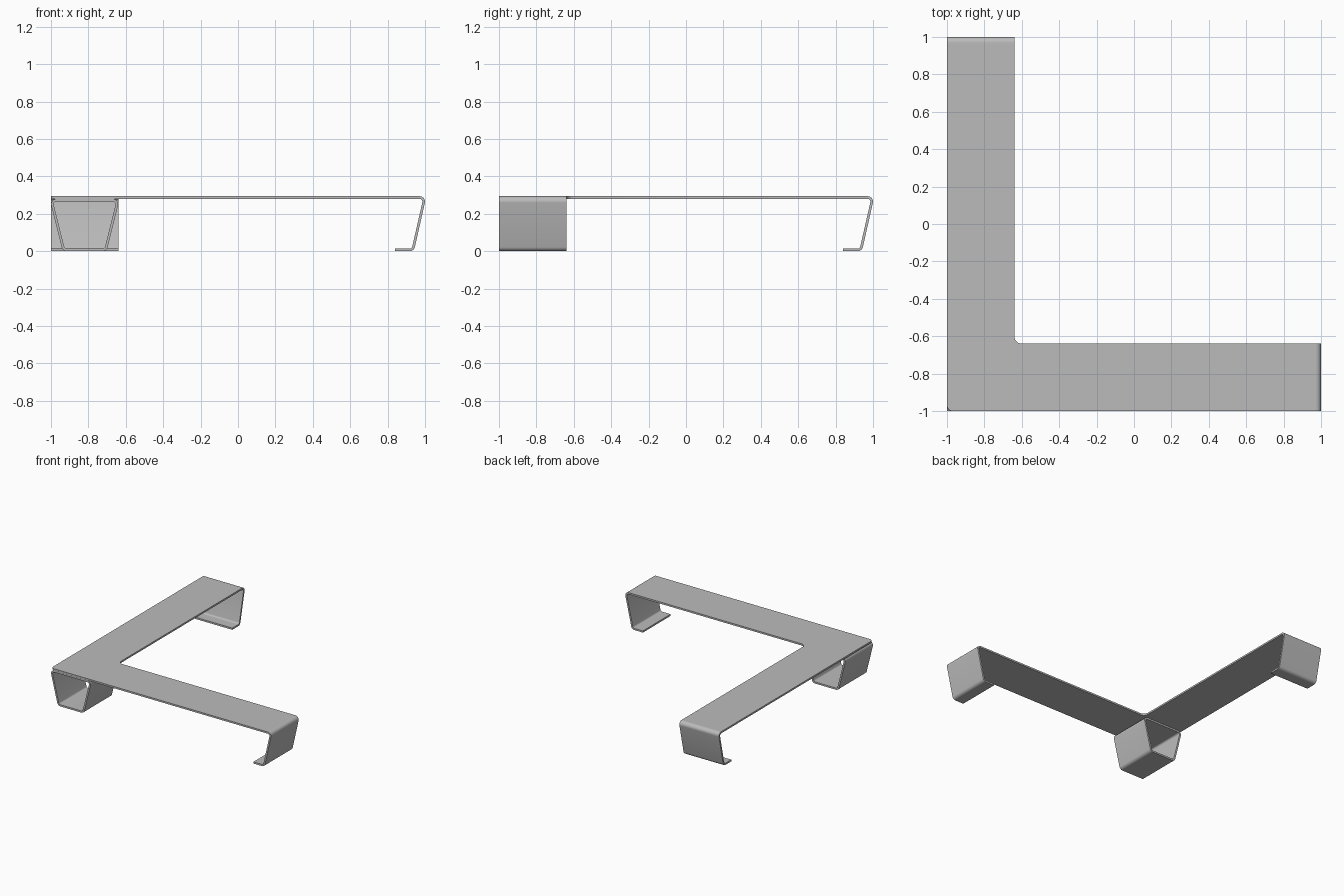
import bpy, bmesh, math
from mathutils import Vector

cube = bpy.data.objects.get("Cube")
if cube:
    bpy.data.objects.remove(cube, do_unlink=True)

T = 0.014            # sheet thickness
BEND = 0.022         # bend radius at mid thickness
NEAR, INNER = -1.0, -0.64   # both edges of each arm
TOP = 0.287          # mid height of the top sheet
SEAM = 0.96          # where the flat top meets the bent legs

grey = bpy.data.materials.new("satin_grey")
grey.use_nodes = True
grey.diffuse_color = (0.5, 0.5, 0.5, 1)
grey.node_tree.nodes["Principled BSDF"].inputs["Base Color"].default_value = (0.5, 0.5, 0.5, 1)


def rounded(points, radii, closed, steps=8):
    """Replace the corners of a 2D path with arcs."""
    n, out = len(points), []
    pts = [Vector(p) for p in points]
    for i, (p, r) in enumerate(zip(pts, radii)):
        if r == 0 or (not closed and i in (0, n - 1)):
            out.append(p)
            continue
        a = (pts[i - 1] - p).normalized()
        b = (pts[(i + 1) % n] - p).normalized()
        half = a.angle(b) / 2
        centre = p + (a + b).normalized() * r / math.sin(half)
        start = p + a * r / math.tan(half) - centre
        end = p + b * r / math.tan(half) - centre
        sweep = start.angle(end)
        for k in range(steps + 1):
            t = k / steps
            out.append(centre + (start * math.sin((1 - t) * sweep)
                                 + end * math.sin(t * sweep)) / math.sin(sweep))
    return out


def sheet_object(name, bm):
    """Turn a thin surface into a part with thickness."""
    bmesh.ops.recalc_face_normals(bm, faces=bm.faces)
    mesh = bpy.data.meshes.new(name)
    bm.to_mesh(mesh)
    bm.free()
    mesh.materials.append(grey)
    obj = bpy.data.objects.new(name, mesh)
    bpy.context.collection.objects.link(obj)
    solid = obj.modifiers.new("thickness", "SOLIDIFY")
    solid.thickness, solid.offset, solid.use_even_offset = T, 0, True
    bpy.ops.object.select_all(action="DESELECT")
    obj.select_set(True)
    bpy.context.view_layer.objects.active = obj
    bpy.ops.object.modifier_apply(modifier=solid.name)
    bpy.ops.object.shade_smooth_by_angle(angle=math.radians(30))
    return obj


def bent_strip(name, path, closed, place):
    """Sweep a side profile across the width of an arm."""
    bm = bmesh.new()
    rows = [[bm.verts.new(place(p.x, w, p.y)) for w in (NEAR, INNER)] for p in path]
    count = len(rows) if closed else len(rows) - 1
    for i in range(count):
        a, b = rows[i], rows[(i + 1) % len(rows)]
        bm.faces.new((a[0], a[1], b[1], b[0]))
    return sheet_object(name, bm)


# Flat L-shaped top with a rounded outer and inner corner
outline = [(NEAR, NEAR), (SEAM, NEAR), (SEAM, INNER),
           (INNER, INNER), (INNER, SEAM), (NEAR, SEAM)]
bm = bmesh.new()
bm.faces.new([bm.verts.new((p.x, p.y, TOP))
              for p in rounded(outline, (0.03, 0, 0, 0.04, 0, 0), True)])
sheet_object("shelf_top", bm)

# Bent legs with inward feet at the ends of both arms
leg = rounded([(SEAM, TOP), (0.9985, TOP), (0.935, T / 2), (0.84, T / 2)],
              (0, BEND, BEND, 0), False)
bent_strip("left_end_leg", leg, False, lambda u, w, z: (u, w, z))
bent_strip("back_end_leg", leg, False, lambda u, w, z: (w, u, z))

# Closed tapered loop under the corner
mid = (NEAR + INNER) / 2
loop_top = TOP - T - 0.0005
loop = rounded([(mid - 0.1785, loop_top), (mid + 0.1785, loop_top),
                (mid + 0.112, T / 2), (mid - 0.112, T / 2)], (BEND,) * 4, True)
bent_strip("corner_leg", loop, True, lambda u, w, z: (u, w, z))
